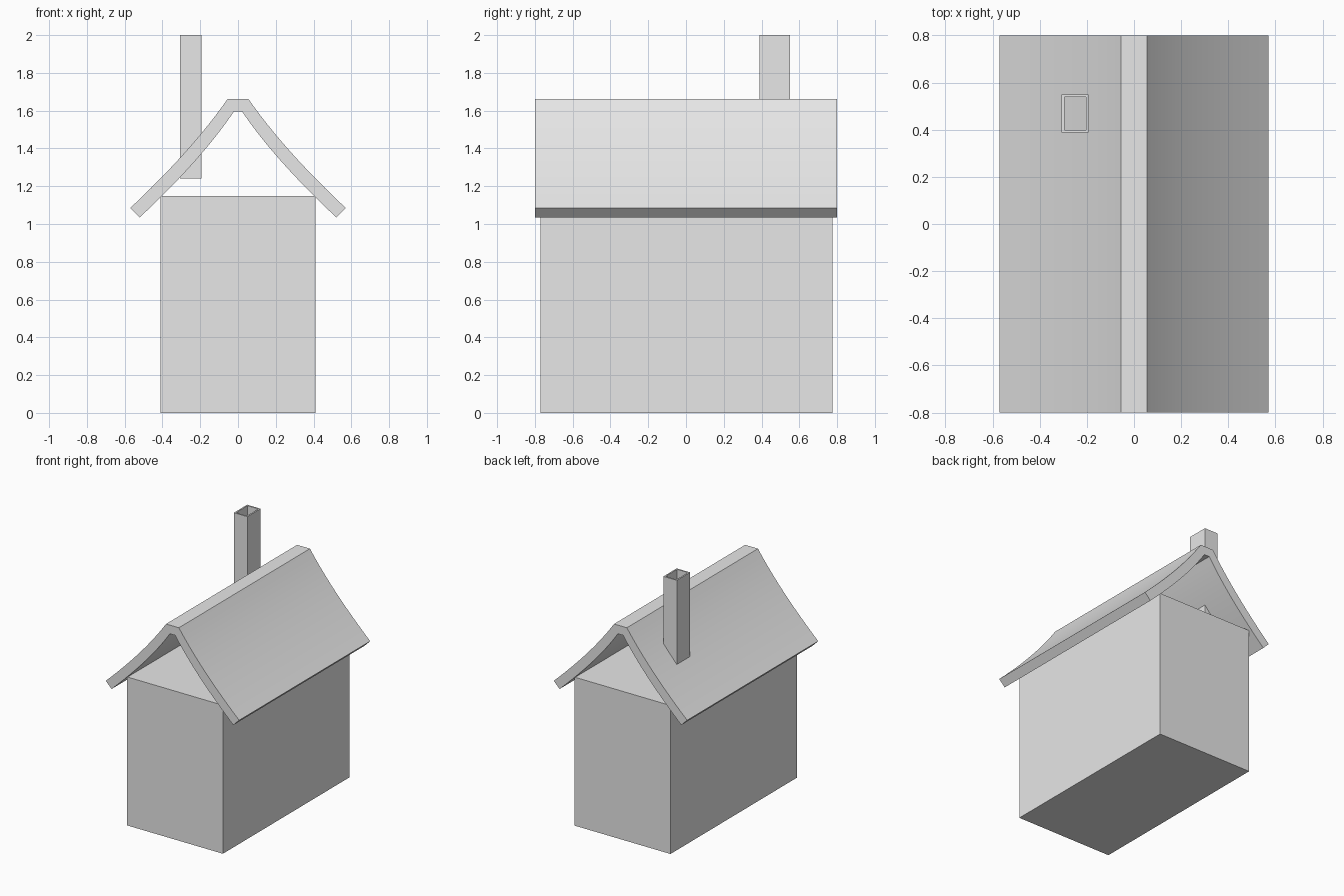
import bpy, bmesh
from mathutils import Vector

cube = bpy.data.objects.get("Cube")
if cube:
    bpy.data.objects.remove(cube, do_unlink=True)

grey = bpy.data.materials.new("plain_grey")
grey.use_nodes = True
grey.diffuse_color = (0.8, 0.8, 0.8, 1)
grey.node_tree.nodes["Principled BSDF"].inputs["Base Color"].default_value = grey.diffuse_color


def finish(name, bm):
    bmesh.ops.recalc_face_normals(bm, faces=bm.faces)
    mesh = bpy.data.meshes.new(name)
    bm.to_mesh(mesh)
    bm.free()
    mesh.materials.append(grey)
    obj = bpy.data.objects.new(name, mesh)
    bpy.context.collection.objects.link(obj)
    return obj


def box(low, high):
    bm = bmesh.new()
    bmesh.ops.create_cube(bm, size=1)
    low, high = Vector(low), Vector(high)
    for v in bm.verts:
        v.co = (low + high) / 2 + v.co * (high - low)
    return bm


def bend(start, control, end, steps=12):
    """Points along a quadratic curve."""
    a, b, c = Vector(start), Vector(control), Vector(end)
    ts = [i / steps for i in range(steps + 1)]
    return [a * (1 - t) ** 2 + b * 2 * t * (1 - t) + c * t * t for t in ts]


# House body
finish("house_body", box((-0.41, -0.77, 0), (0.41, 0.775, 1.147)))

# Swept roof: mirrored curved profile extruded along the ridge
outer = bend((0.055, 1.662), (0.24, 1.395), (0.57, 1.085))
inner = bend((0.022, 1.595), (0.19, 1.345), (0.52, 1.035))


def arch(half):
    return [Vector((-p.x, p.y)) for p in reversed(half)] + half


bm = bmesh.new()
rows = []
for y in (-0.8, 0.8):
    rows.append([[bm.verts.new((p.x, y, p.y)) for p in arch(h)] for h in (outer, inner)])
(front_out, front_in), (back_out, back_in) = rows
strips = ((front_out, back_out), (back_in, front_in), (front_in, front_out), (back_out, back_in))
for a, b in strips:
    for i in range(len(a) - 1):
        bm.faces.new((a[i], a[i + 1], b[i + 1], b[i]))
for end in (0, -1):
    bm.faces.new((front_out[end], back_out[end], back_in[end], front_in[end]))
roof = finish("roof", bm)
bpy.context.view_layer.objects.active = roof
roof.select_set(True)
bpy.ops.object.shade_smooth_by_angle(angle=0.35)
roof.select_set(False)

# Chimney: tall box with a sunken flue
bm = box((-0.307, 0.388, 1.24), (-0.192, 0.55, 2))
top = max(bm.faces, key=lambda f: f.calc_center_median().z)
bmesh.ops.inset_region(bm, faces=[top], thickness=0.016)
flue = bmesh.ops.extrude_face_region(bm, geom=[top])["geom"]
bmesh.ops.delete(bm, geom=[top], context="FACES_ONLY")
bmesh.ops.translate(bm, vec=(0, 0, -0.7), verts=[g for g in flue if isinstance(g, bmesh.types.BMVert)])
finish("chimney", bm)
